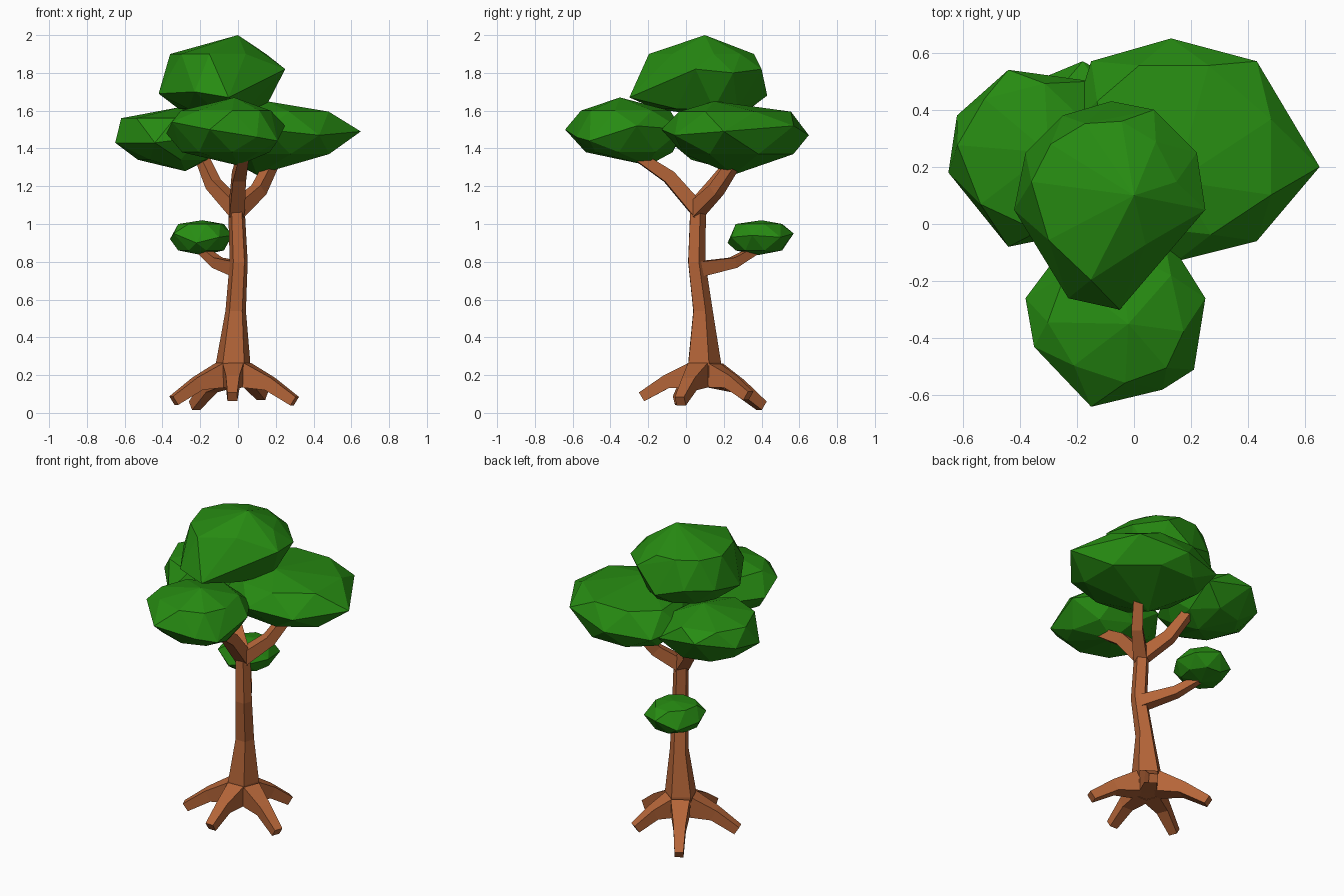
import bpy, bmesh, math
from mathutils import Vector

if "Cube" in bpy.data.objects:
    bpy.data.objects.remove(bpy.data.objects["Cube"])


def material(name, rgb):
    m = bpy.data.materials.new(name)
    m.diffuse_color = (*rgb, 1)
    m.use_nodes = True
    m.node_tree.nodes["Principled BSDF"].inputs["Base Color"].default_value = m.diffuse_color
    return m


BARK = material("bark", (0.46, 0.13, 0.04))
LEAF = material("leaf", (0.02, 0.26, 0.006))


def finish(name, bm, mat):
    bmesh.ops.recalc_face_normals(bm, faces=bm.faces)
    me = bpy.data.meshes.new(name)
    bm.to_mesh(me)
    bm.free()
    me.materials.append(mat)
    ob = bpy.data.objects.new(name, me)
    bpy.context.collection.objects.link(ob)
    return ob


def skin(name, rings, mat):
    """Join equal-sized rings of points into a capped tube."""
    bm = bmesh.new()
    vs = [[bm.verts.new(p) for p in r] for r in rings]
    n = len(vs[0])
    for a, b in zip(vs, vs[1:]):
        for i in range(n):
            j = (i + 1) % n
            bm.faces.new((a[i], a[j], b[j], b[i]))
    bm.faces.new(vs[0])
    bm.faces.new(vs[-1])
    return finish(name, bm, mat)


def limb(name, path):
    """Four-sided limb; path holds (point, half width, half height)."""
    pts = [Vector(p[0]) for p in path]
    rings = []
    for i, (_, w, h) in enumerate(path):
        t = (pts[min(i + 1, len(pts) - 1)] - pts[max(i - 1, 0)]).normalized()
        side = t.cross(Vector((0, 0, 1))).normalized()
        up = side.cross(t)
        rings.append([pts[i] + side * w * a + up * h * b
                      for a, b in ((-1, -1), (1, -1), (1, 1), (-1, 1))])
    return skin(name, rings, BARK)


def foliage(name, outline, rings, tips):
    """Faceted clump: hull of a widest outline, smaller rings and end points.
    Rings are (z, scale, dx, dy) and sit between the outline points."""
    out = [Vector(p) for p in outline]
    c = sum(out, Vector()) / len(out)
    pts = out + [Vector(t) for t in tips]
    for z, s, dx, dy in rings:
        for a, b in zip(out, out[1:] + out[:1]):
            p = c + ((a + b) / 2 - c) * s
            pts.append(Vector((p.x + dx, p.y + dy, z)))
    bm = bmesh.new()
    for p in pts:
        bm.verts.new(p)
    res = bmesh.ops.convex_hull(bm, input=bm.verts)
    junk = {g for g in res["geom_interior"] + res["geom_unused"]
            if isinstance(g, bmesh.types.BMVert)}
    bmesh.ops.delete(bm, geom=list(junk), context='VERTS')
    return finish(name, bm, LEAF)


# Five-sided trunk: x, y, z, radius
trunk = [(-.025, .09, .14, .085), (-.025, .09, .27, .095), (-.012, .085, .54, .057),
         (.004, .052, .80, .050), (-.008, .06, 1.08, .046)]
skin("trunk", [[(x + r * math.cos(math.radians(19 + 72 * k)),
                 y + r * math.sin(math.radians(19 + 72 * k)), z) for k in range(5)]
               for x, y, z, r in trunk], BARK)

# Roots, one from each trunk side
for i, tip in enumerate([(-.03, -.235, .085), (.30, -.03, .062), (.13, .33, .09),
                         (-.23, .40, .038), (-.34, -.04, .065)]):
    base, tip = Vector((-.025, .09, .205)), Vector(tip)
    start, mid = base.lerp(tip, .18), base.lerp(tip, .6)
    start.z, mid.z = .2, tip.z * .5 + .122
    limb(f"root_{i + 1}", [(start, .055, .066), (mid, .036, .036), (tip, .026, .027)])

# Branches
limb("front_branch", [((-.008, .075, 1.06), .04, .04), ((.005, -.09, 1.25), .035, .035),
                      ((.03, -.27, 1.37), .026, .026)])
limb("right_branch", [((-.01, .05, 1.07), .04, .04), ((.11, .16, 1.18), .033, .033),
                      ((.20, .28, 1.36), .026, .026)])
limb("left_branch", [((0, .05, 1.07), .04, .04), ((-.13, .16, 1.21), .033, .033),
                     ((-.20, .28, 1.37), .026, .026)])
limb("low_branch", [((.005, .06, .76), .036, .04), ((-.11, .25, .795), .028, .028),
                    ((-.20, .38, .87), .02, .02)])

# Foliage clumps
foliage("top_foliage",
        [(-.38, .25, 1.72), (-.42, .05, 1.69), (-.23, -.26, 1.70), (-.05, -.30, 1.67),
         (.25, .05, 1.82), (.22, .25, 1.80), (.07, .40, 1.82), (-.08, .43, 1.68), (-.25, .38, 1.73)],
        [(1.90, .80, -.02, 0), (1.61, .72, 0, 0)], [(0, .1, 2.0), (-.08, .05, 1.58)])
foliage("right_foliage",
        [(.65, .20, 1.49), (.43, .57, 1.52), (.13, .65, 1.47), (-.15, .57, 1.46),
         (-.22, .35, 1.48), (-.10, 0, 1.48), (.15, -.13, 1.50), (.43, -.06, 1.47)],
        [(1.595, .84, 0, 0), (1.37, .82, .01, .02)], [(.15, .15, 1.65), (.1, .25, 1.26)])
foliage("left_foliage",
        [(-.65, .18, 1.43), (-.62, .38, 1.46), (-.44, .54, 1.50), (-.15, .50, 1.45),
         (-.08, .20, 1.45), (-.20, -.03, 1.46), (-.44, -.08, 1.43)],
        [(1.56, .90, -.01, 0), (1.34, .72, .03, 0)], [(-.30, .25, 1.62), (-.28, .25, 1.28)])
foliage("front_foliage",
        [(-.15, -.64, 1.50), (.10, -.58, 1.46), (.21, -.51, 1.44), (.25, -.26, 1.52),
         (.10, -.02, 1.50), (-.20, -.02, 1.48), (-.38, -.26, 1.48), (-.35, -.43, 1.54)],
        [(1.60, .80, 0, 0), (1.38, .78, 0, .02)], [(-.02, -.35, 1.67), (0, -.2, 1.31)])
foliage("low_foliage",
        [(-.36, .38, .92), (-.30, .52, .90), (-.18, .57, .95), (-.05, .50, .93),
         (-.03, .35, .94), (-.10, .24, .93), (-.22, .22, .90), (-.34, .28, .95)],
        [(1.0, .78, 0, 0), (.86, .78, 0, 0)], [(-.19, .40, 1.02), (-.19, .38, .835)])
